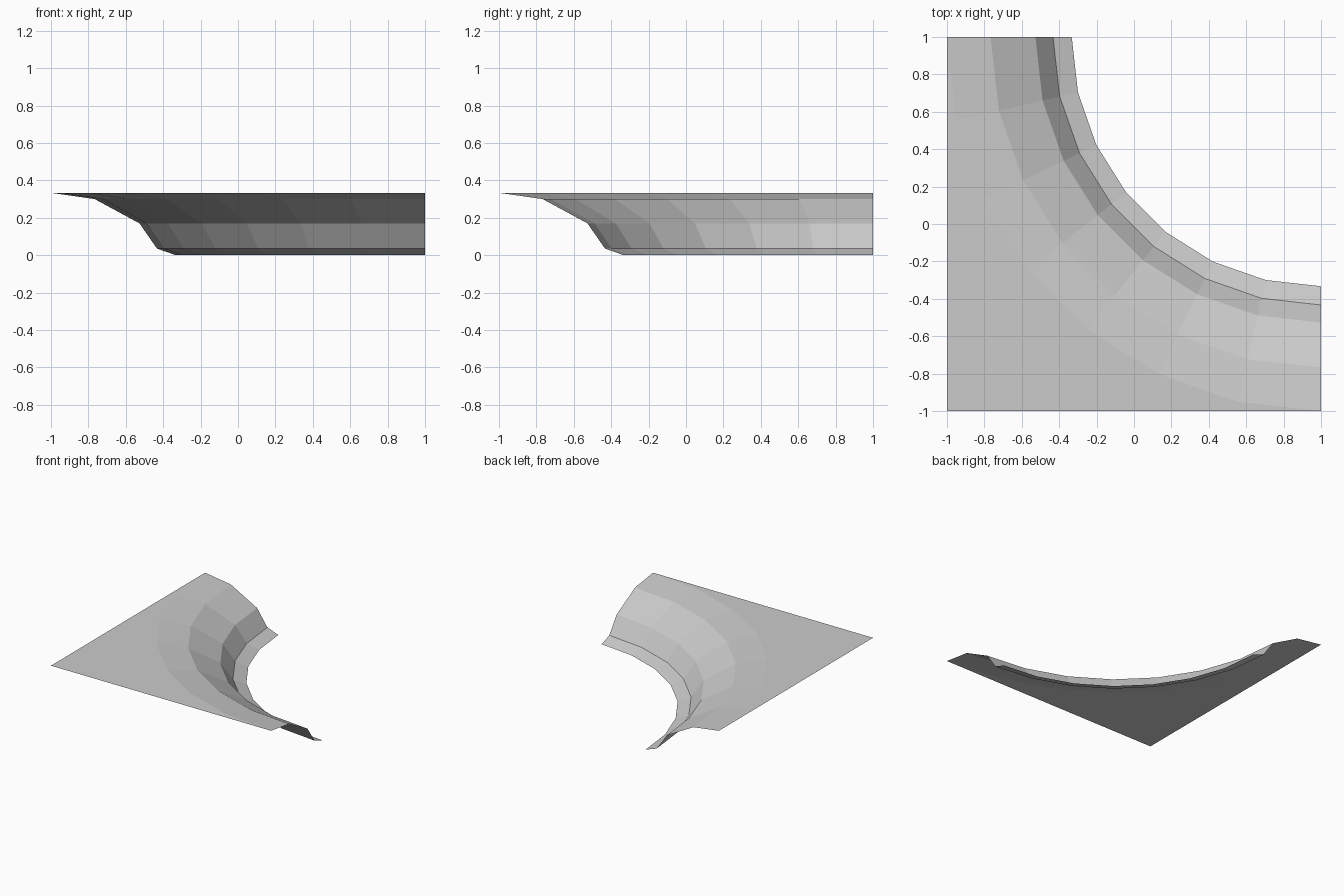
import bpy
import bmesh
import math
from mathutils import Vector

cube = bpy.data.objects.get("Cube")
if cube:
    bpy.data.objects.remove(cube, do_unlink=True)

# Plain grey surface
grey = bpy.data.materials.new("grey")
grey.use_nodes = True
colour = (0.6, 0.6, 0.6, 1)
grey.diffuse_color = colour
grey.node_tree.nodes["Principled BSDF"].inputs["Base Color"].default_value = colour

# Bank cross-section as (radius, height), swept around the inner corner
PROFILE = [(1.333, 0), (1.433, 0.035), (1.527, 0.17), (1.767, 0.3), (2, 0.333)]
SEGMENTS = 7
PIVOT = Vector((1, 1, 0))

bm = bmesh.new()
rings = []
for radius, height in PROFILE:
    ring = []
    for i in range(SEGMENTS + 1):
        a = math.pi / 2 * i / SEGMENTS
        offset = Vector((-radius * math.cos(a), -radius * math.sin(a), height))
        ring.append(bm.verts.new(PIVOT + offset))
    rings.append(ring)

# Lip, slope and shoulder strips
for inner, outer in zip(rings, rings[1:]):
    for i in range(SEGMENTS):
        bm.faces.new((inner[i], outer[i], outer[i + 1], inner[i + 1]))

# Level ground fanned out from the outer corner
corner = bm.verts.new((-1, -1, PROFILE[-1][1]))
for a, b in zip(rings[-1], rings[-1][1:]):
    bm.faces.new((a, corner, b))

# Keep the open sheet facing up
for face in bm.faces:
    face.normal_update()
    if face.normal.z < 0:
        face.normal_flip()

mesh = bpy.data.meshes.new("curved_bank")
bm.to_mesh(mesh)
bm.free()
mesh.materials.append(grey)
bank = bpy.data.objects.new("curved_bank", mesh)
bpy.context.collection.objects.link(bank)
